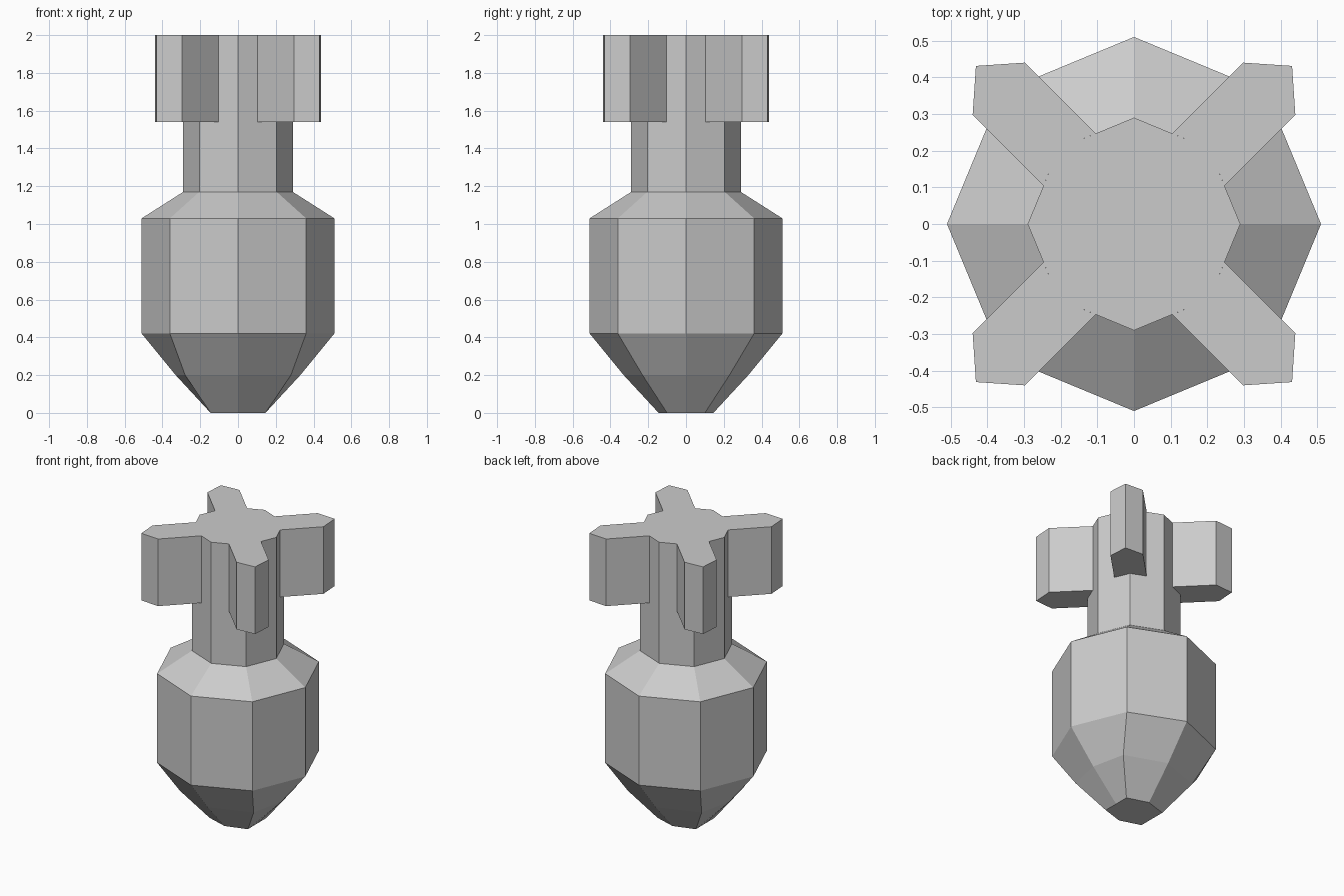
import bpy, bmesh
from math import cos, sin, pi

if "Cube" in bpy.data.objects:
    bpy.data.objects.remove(bpy.data.objects["Cube"])


def ring(r, z):
    """Octagon with a corner on each axis."""
    return [(r * cos(i * pi / 4), r * sin(i * pi / 4), z) for i in range(8)]


def nose_ring(ax, ay, cx, cy, z):
    """Octagon with separate axis points and corner points."""
    return [(ax, 0, z), (cx, cy, z), (0, ay, z), (-cx, cy, z),
            (-ax, 0, z), (-cx, -cy, z), (0, -ay, z), (cx, -cy, z)]


def loft(name, rings, cap_bottom=True, cap_top=True, skip=()):
    """Join rings of points with side faces; skip leaves sides open."""
    bm = bmesh.new()
    loops = [[bm.verts.new(p) for p in r] for r in rings]
    n = len(loops[0])
    for a, b in zip(loops, loops[1:]):
        for i in range(n):
            if i not in skip:
                j = (i + 1) % n
                bm.faces.new((a[i], a[j], b[j], b[i]))
    if cap_bottom:
        bm.faces.new(loops[0][::-1])
    if cap_top:
        bm.faces.new(loops[-1])
    mesh = bpy.data.meshes.new(name)
    bm.to_mesh(mesh)
    bm.free()
    obj = bpy.data.objects.new(name, mesh)
    bpy.context.collection.objects.link(obj)
    return obj


# Blunt nose, tapering to a flat six-sided tip
loft("nose", [nose_ring(0.145, 0.145, 0.145, 0.10, 0),
              nose_ring(0.33, 0.33, 0.28, 0.23, 0.20),
              ring(0.51, 0.42)], cap_top=False)

# Eight-sided body, shoulder and neck
loft("body", [ring(0.51, 0.42), ring(0.51, 1.03),
              ring(0.29, 1.17), ring(0.29, 2.0)], cap_bottom=False)

# Four diagonal tail fins, fitted around the corners of the neck
fin = [(0.205, 0.205), (0.247, 0.104), (0.44, 0.297),
       (0.431, 0.431), (0.297, 0.44), (0.104, 0.247)]
for k in range(4):
    c, s = cos(k * pi / 2), sin(k * pi / 2)
    flat = [(x * c - y * s, x * s + y * c) for x, y in fin]
    loft(f"tail_fin_{k + 1}",
         [[(x, y, z) for x, y in flat] for z in (1.54, 2.0)], skip=(0, 5))
